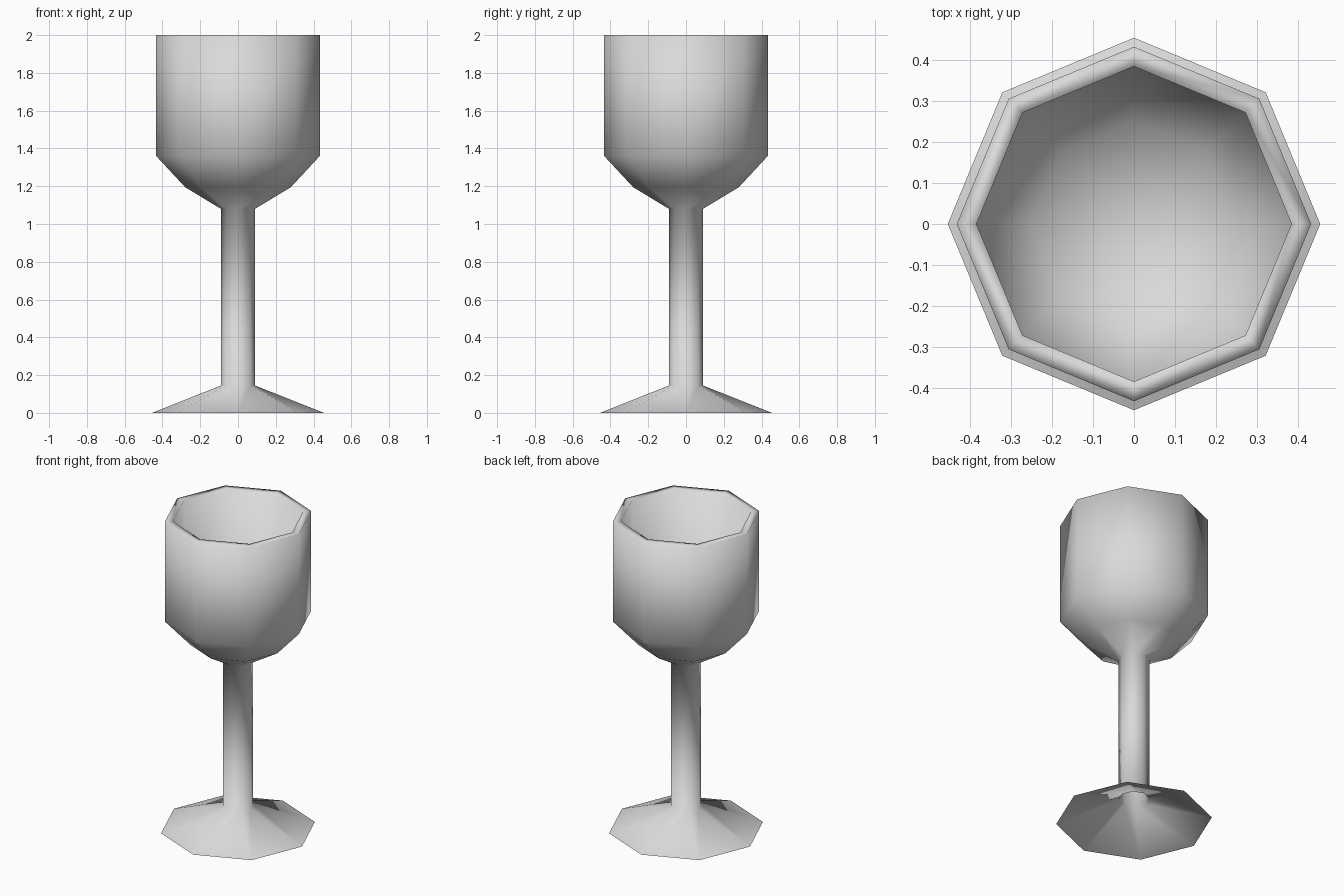
import bpy, bmesh, math

cube = bpy.data.objects.get("Cube")
if cube:
    bpy.data.objects.remove(cube, do_unlink=True)

SIDES = 8

# Single flat grey
grey = bpy.data.materials.new("light_grey")
grey.use_nodes = True
colour = (0.7, 0.7, 0.7, 1)
grey.diffuse_color = colour
grey.node_tree.nodes["Principled BSDF"].inputs["Base Color"].default_value = colour


def lathe(name, profile):
    """Turn a (radius, height) profile into an eight-sided smooth shell."""
    bm = bmesh.new()
    rings = []
    for r, z in profile:
        if r == 0:
            rings.append([bm.verts.new((0, 0, z))] * SIDES)
        else:
            angles = [math.tau * i / SIDES for i in range(SIDES)]
            rings.append([bm.verts.new((r * math.cos(a), r * math.sin(a), z)) for a in angles])
    for low, high in zip(rings, rings[1:]):
        for i in range(SIDES):
            j = (i + 1) % SIDES
            corners = [low[i], low[j], high[j], high[i]]
            face = bm.faces.new(list(dict.fromkeys(corners)))
            face.smooth = True
    mesh = bpy.data.meshes.new(name)
    bm.to_mesh(mesh)
    bm.free()
    mesh.materials.append(grey)
    obj = bpy.data.objects.new(name, mesh)
    bpy.context.collection.objects.link(obj)
    return obj


# Hollow flared foot, slim stem, outer bowl, flat rim and inner bowl in one sweep
foot = [(0.455, 0), (0.09, 0.145)]
stem_top = [(0.09, 1.08)]
bowl_outside = [(0.28, 1.195), (0.433, 1.36), (0.433, 2)]
bowl_inside = [(0.385, 2), (0.385, 1.38), (0.25, 1.23), (0, 1.13)]
lathe("goblet", foot + stem_top + bowl_outside + bowl_inside)
